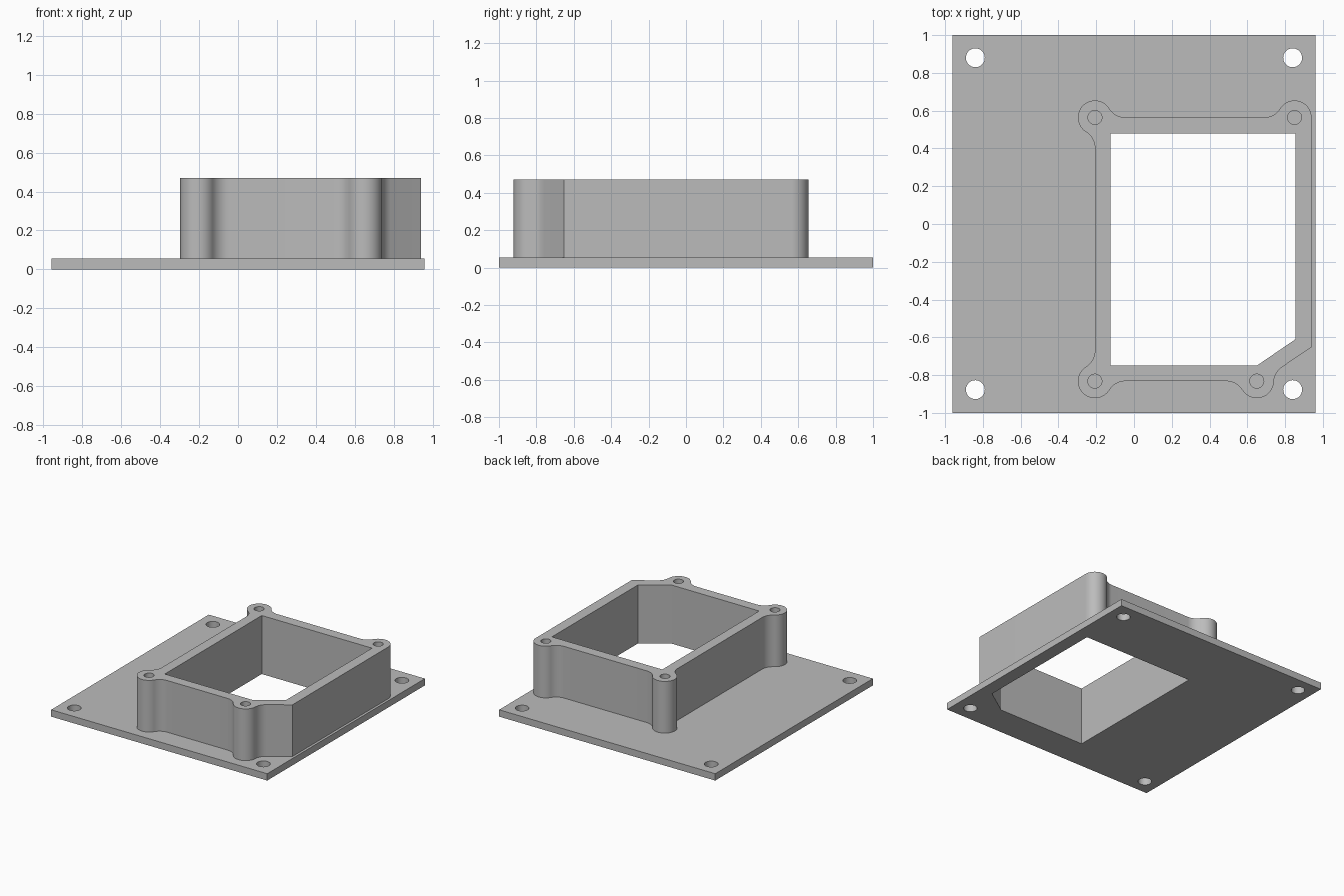
import bpy, bmesh
from math import atan2, cos, sin, pi, sqrt, tau
from mathutils import Vector

old = bpy.data.objects.get("Cube")
if old:
    bpy.data.objects.remove(old)

PLATE_TOP, FRAME_TOP = 0.055, 0.47
BOSS_R, FILLET_R = 0.09, 0.1

grey = bpy.data.materials.new("plain grey")
grey.use_nodes = True
grey.diffuse_color = (0.5, 0.5, 0.5, 1)
grey.node_tree.nodes["Principled BSDF"].inputs["Base Color"].default_value = (0.5, 0.5, 0.5, 1)


def arc(c, r, a0, a1, n):
    """Points along an arc, both ends included."""
    return [c + r * Vector((cos(a), sin(a)))
            for a in (a0 + (a1 - a0) * i / n for i in range(n + 1))]


def circle(c, r, n=40):
    return arc(Vector(c), r, 0, tau, n)[:-1]


def prisms(name, outlines):
    """Closed prisms from (outline, bottom, top) entries."""
    bm = bmesh.new()
    for pts, z0, z1 in outlines:
        face = bm.faces.new([bm.verts.new((p[0], p[1], z0)) for p in pts])
        new = bmesh.ops.extrude_face_region(bm, geom=[face])["geom"]
        bmesh.ops.translate(bm, vec=(0, 0, z1 - z0),
                            verts=[v for v in new if isinstance(v, bmesh.types.BMVert)])
    bmesh.ops.recalc_face_normals(bm, faces=bm.faces)
    mesh = bpy.data.meshes.new(name)
    bm.to_mesh(mesh)
    bm.free()
    mesh.materials.append(grey)
    obj = bpy.data.objects.new(name, mesh)
    bpy.context.collection.objects.link(obj)
    return obj


def combine(obj, tool, operation):
    mod = obj.modifiers.new(operation.lower(), 'BOOLEAN')
    mod.object, mod.operation, mod.solver = tool, operation, 'EXACT'
    tool.hide_render = True
    bpy.context.view_layer.objects.active = obj
    bpy.ops.object.modifier_apply(modifier=mod.name)
    bpy.data.objects.remove(tool)


def fillet(c, along, outward, offset=0.0):
    """Concave blend from the wall to a boss; also the angle where it touches the boss."""
    reach = BOSS_R + FILLET_R
    rise = offset + FILLET_R
    f = c + outward * rise + along * sqrt(reach ** 2 - rise ** 2)
    wall, touch = -outward, c - f
    a0 = atan2(wall.y, wall.x)
    turn = (atan2(touch.y, touch.x) - a0 + pi) % tau - pi
    return arc(f, FILLET_R, a0, a0 + turn, 10), atan2(f.y - c.y, f.x - c.x)


def boss_arc(c, a0, a1):
    return arc(c, BOSS_R, a0, a0 + (a1 - a0) % tau, 28)[1:-1]


# Frame outline, anticlockwise from the front left boss
X, Y = Vector((1, 0)), Vector((0, 1))
front_a, front_b = Vector((-0.207, -0.832)), Vector((0.65, -0.832))
back_b, back_a = Vector((0.85, 0.564)), Vector((-0.207, 0.564))
slope = Vector((0.205, 0.14)).normalized()
slope_out = Vector((slope.y, -slope.x))
bosses = [
    (front_a, (-X, Y, 0), (X, -Y, 0)),
    (front_b, (-Y, -X, 0), (slope, slope_out, 0.014)),
    (back_b, None, (-X, Y, 0)),
    (back_a, (X, Y, 0), (-Y, -X, 0)),
]
bosses[0] = (front_a, (Y, -X, 0), (X, -Y, 0))
bosses[1] = (front_b, (-X, -Y, 0), (slope, slope_out, 0.014))
outline = []
for c, arrive, leave in bosses:
    if arrive:
        pts, a0 = fillet(c, *arrive)
        outline += pts
    else:
        # The right wall runs straight into the side of this boss
        outline += [Vector((c.x + BOSS_R, -0.652)), c + X * BOSS_R]
        a0 = 0.0
    pts, a1 = fillet(c, *leave)
    outline += boss_arc(c, a0, a1) + pts[::-1]

# Base plate joined with the raised frame
plate = prisms("mounting_plate_with_frame",
               [([(-0.96, -1), (0.96, -1), (0.96, 1), (-0.96, 1)], 0, PLATE_TOP)])
combine(plate, prisms("raised_frame", [(outline, 0.02, FRAME_TOP)]), 'UNION')

# Opening with one cut corner, corner holes and blind screw holes
opening = [(-0.125, -0.75), (0.65, -0.75), (0.855, -0.61), (0.855, 0.48), (-0.125, 0.48)]
cuts = [(opening, -0.1, 0.6)]
cuts += [(circle((x, y), 0.05), -0.1, 0.2) for x in (-0.84, 0.84) for y in (-0.877, 0.88)]
cuts += [(circle(b[0], 0.037), PLATE_TOP, 0.6) for b in bosses]
combine(plate, prisms("cutters", cuts), 'DIFFERENCE')

for o in bpy.context.selected_objects:
    o.select_set(False)
plate.select_set(True)
bpy.context.view_layer.objects.active = plate
bpy.ops.object.shade_smooth_by_angle(angle=pi / 6)
